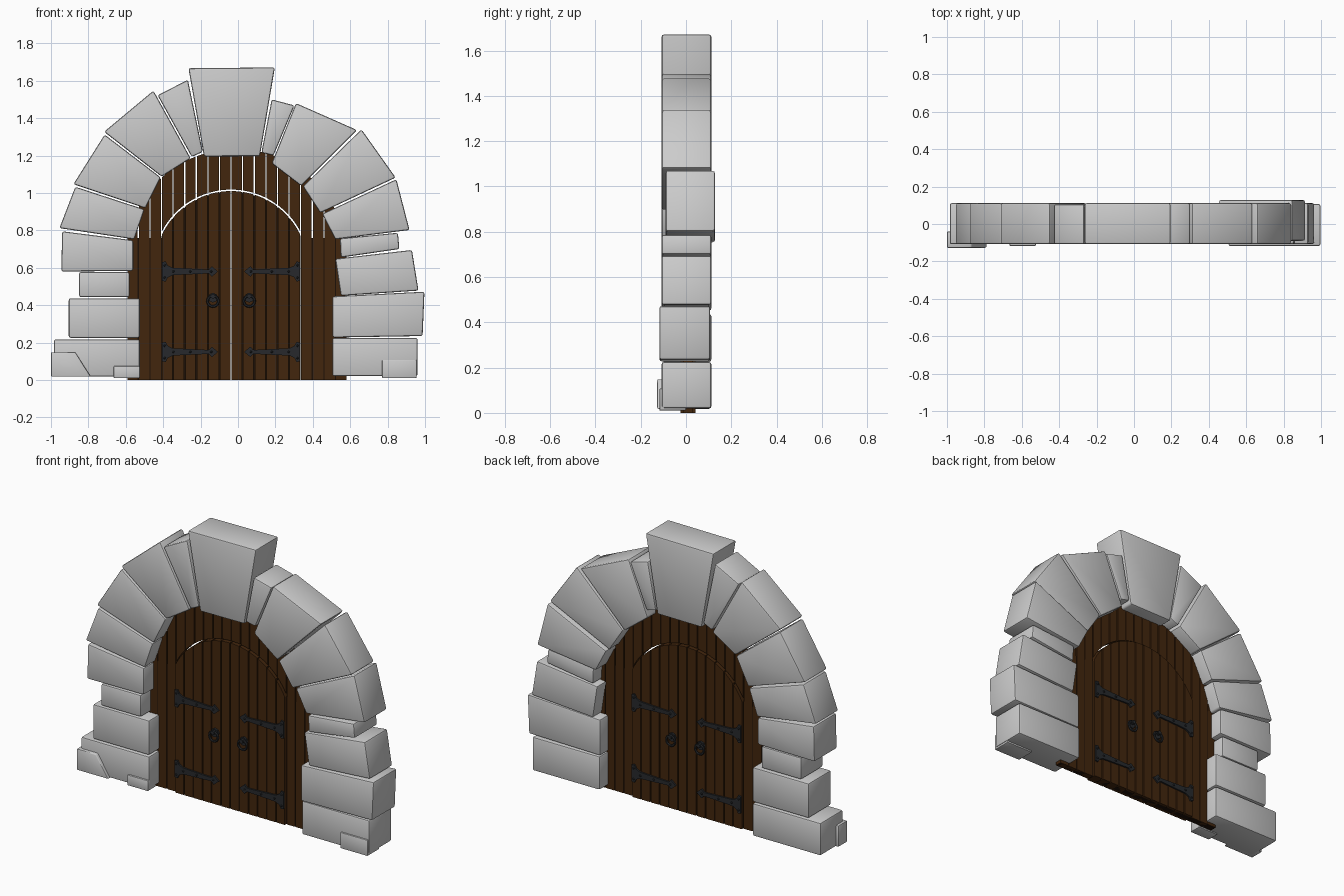
import bpy, bmesh, math
from mathutils import Matrix, Vector

if "Cube" in bpy.data.objects:
    bpy.data.objects.remove(bpy.data.objects["Cube"])


def material(name, rgb):
    m = bpy.data.materials.new(name)
    m.diffuse_color = (*rgb, 1)
    m.use_nodes = True
    m.node_tree.nodes["Principled BSDF"].inputs["Base Color"].default_value = m.diffuse_color
    return m


STONE = material("grey stone", (0.6, 0.6, 0.6))
WOOD = material("dark brown wood", (0.055, 0.019, 0.004))
GROOVE = material("groove brown", (0.012, 0.005, 0.002))
IRON = material("black iron", (0.02, 0.022, 0.025))


def prisms(name, outlines, y0, y1, mat, bevel=0.0, segments=2):
    """Extrude front-view (x, z) outlines from y0 to y1 as one object."""
    bm = bmesh.new()
    for pts in outlines:
        a = [bm.verts.new((x, y0, z)) for x, z in pts]
        b = [bm.verts.new((x, y1, z)) for x, z in pts]
        bm.faces.new(a)
        bm.faces.new(b[::-1])
        n = len(pts)
        for i in range(n):
            j = (i + 1) % n
            bm.faces.new((a[j], a[i], b[i], b[j]))
    bmesh.ops.recalc_face_normals(bm, faces=bm.faces)
    if bevel:
        bmesh.ops.bevel(bm, geom=bm.edges[:], offset=bevel, segments=segments,
                        profile=0.5, affect='EDGES', clamp_overlap=True)
    return finish(name, bm, mat, bool(bevel))


def finish(name, bm, mat, smooth=False):
    me = bpy.data.meshes.new(name)
    bm.to_mesh(me)
    bm.free()
    ob = bpy.data.objects.new(name, me)
    bpy.context.collection.objects.link(ob)
    me.materials.append(mat)
    if smooth:
        bpy.ops.object.select_all(action='DESELECT')
        ob.select_set(True)
        bpy.context.view_layer.objects.active = ob
        bpy.ops.object.shade_smooth_by_angle(angle=math.radians(40))
    return ob


def rect(x0, x1, z0, z1):
    return [(x0, z0), (x1, z0), (x1, z1), (x0, z1)]


# Arch stones: outline, front y, back y
F, B = -0.108, 0.112
stones = {
    "left_base_stone": (rect(-.985, -.525, .018, .217), F, B),
    "left_jamb_stone_low": (rect(-.905, -.525, .225, .437), F, B),
    "left_jamb_stone_mid": (rect(-.85, -.58, .443, .577), F, .105),
    "left_jamb_stone_high": ([(-.94, .795), (-.56, .747), (-.56, .583), (-.945, .58)], F, B),
    "left_arch_stone_1": ([(-.87, 1.033), (-.5, .912), (-.555, .752), (-.955, .812)], F, B),
    "left_arch_stone_2": ([(-.713, 1.312), (-.413, 1.083), (-.495, .918), (-.88, 1.047)], F, B),
    "left_arch_stone_3": ([(-.452, 1.547), (-.253, 1.185), (-.408, 1.087), (-.716, 1.327)], F, B),
    "left_arch_stone_4": ([(-.268, 1.605), (-.188, 1.22), (-.247, 1.192), (-.43, 1.522)], F, .105),
    "keystone": ([(-.265, 1.667), (.197, 1.671), (.117, 1.197), (-.182, 1.195)], F, B),
    "right_arch_stone_4": ([(.18, 1.5), (.302, 1.468), (.19, 1.2), (.125, 1.215)], F, B),
    "right_arch_stone_3": ([(.31, 1.48), (.637, 1.336), (.338, 1.037), (.18, 1.158)], F, B),
    "right_arch_stone_2": ([(.66, 1.34), (.843, 1.082), (.44, .893), (.347, 1.035)], F, B),
    "right_arch_stone_1": ([(.847, 1.073), (.917, .802), (.52, .752), (.45, .888)], -.09, .128),
    "right_jamb_stone_top": ([(.545, .757), (.855, .787), (.863, .7), (.55, .655)], F, B),
    "right_jamb_stone_high": ([(.52, .648), (.93, .695), (.965, .478), (.55, .45)], F, B),
    "right_jamb_stone_low": ([(.505, .447), (.997, .472), (.987, .235), (.505, .227)], -.118, .107),
    "right_base_stone": (rect(.505, .96, .02, .225), F, B),
    # small corner blocks at the foot of the jambs
    "left_outer_foot": ([(-1, .148), (-.87, .148), (-.787, .018), (-1, .018)], -.127, -.04),
    "left_inner_foot": (rect(-.665, -.525, .01, .075), -.118, -.04),
    "right_foot": (rect(.77, .955, .01, .108), -.117, .0),
}
for name, (pts, y0, y1) in stones.items():
    prisms(name, [pts], y0, y1, STONE, 0.006 if "foot" in name else 0.011)

# Door layout: planks of even pitch around the door's centre line
CX, PITCH, GAP, HALF = -0.037, 0.062, 0.003, 0.373


def circle_z(x, cx, cz, r):
    return cz + math.sqrt(max(r * r - (x - cx) ** 2, 0))


def leaf_top(x, extra=0.0):
    return circle_z(x, CX, .60, .41 + extra)


surround, leaf_planks = [], []
for k in range(-9, 10):
    x0, x1 = CX + k * PITCH + GAP, CX + (k + 1) * PITCH - GAP
    xs = [x0 + (x1 - x0) * i / 4 for i in range(5)]
    top = [(x, circle_z(x, -.01, .64, .595)) for x in xs]
    inside = -6 <= k < 6
    foot = [(x, leaf_top(x, .008) if inside else 0) for x in xs]
    if not inside:
        foot = [foot[0], foot[-1]]
    surround.append(foot + top[::-1])
    if inside:
        leaf_planks.append([(x0, 0), (x1, 0)] + [(x, leaf_top(x)) for x in xs[::-1]])
prisms("surround_planks", surround, -.012, .030, WOOD)
prisms("door_planks", leaf_planks, -.024, .042, WOOD)

# Thin cores that close the grooves between planks
cores = [rect(-.59, CX - HALF, 0, .76), rect(CX + HALF, .575, 0, .76)]
for s in (-1, 1):
    xs = [CX + s * (.002 + (HALF - .004) * i / 12) for i in range(13)]
    cores.append([(xs[0], 0), (xs[-1], 0)] + [(x, leaf_top(x) - .004) for x in xs[::-1]])
prisms("groove_core", cores, -.008, .026, GROOVE)

# Strap hinges: flared plate, tapering bar and pointed tip, mirrored to each leaf
half_hinge = [(0, .05), (.018, .054), (.03, .032), (.055, .02), (.09, .018),
              (.24, .011), (.25, .012), (.265, .028), (.298, 0)]
outline = half_hinge + [(x, -z) for x, z in half_hinge[-2::-1]]
hinges = [[(CX + s * (HALF - .005 - x), zc + z) for x, z in outline]
          for s in (-1, 1) for zc in (.15, .58)]
prisms("hinges_front", hinges, -.034, -.022, IRON)
prisms("hinges_back", hinges, .040, .052, IRON)

# Rivets on the hinges and ring handles, on both faces of the door
for side, y, d in (("front", -.024, -1), ("back", .042, 1)):
    bm = bmesh.new()
    for s in (-1, 1):
        for zc in (.15, .58):
            for dx, dz in ((.013, .033), (.013, -.033), (.06, 0), (.15, 0), (.262, 0)):
                m = Matrix.Translation((CX + s * (HALF - .005 - dx), y + d * .011, zc + dz))
                bmesh.ops.create_icosphere(bm, subdivisions=1, radius=.007, matrix=m)
        hx = CX + s * .097
        # octagonal back plate and knob
        for r, depth, z in ((.026, .012, .44), (.012, .032, .447)):
            m = Matrix.Translation((hx, y + d * depth / 2, z)) @ Matrix.Rotation(math.pi / 2, 4, 'X')
            bmesh.ops.create_cone(bm, cap_ends=True, segments=8, radius1=r, radius2=r,
                                  depth=depth, matrix=m)
        # ring
        n, q, R, t = 16, 6, .029, .007
        ring = []
        for i in range(n):
            a = 2 * math.pi * i / n
            row = []
            for j in range(q):
                b = 2 * math.pi * j / q
                rr = R + t * math.cos(b)
                row.append(bm.verts.new((hx + rr * math.cos(a), y + d * .02 + t * math.sin(b),
                                         .422 + rr * math.sin(a))))
            ring.append(row)
        for i in range(n):
            for j in range(q):
                p, o = (i + 1) % n, (j + 1) % q
                bm.faces.new((ring[i][j], ring[p][j], ring[p][o], ring[i][o]))
    bmesh.ops.recalc_face_normals(bm, faces=bm.faces)
    finish("rivets_and_ring_handles_" + side, bm, IRON, True)
